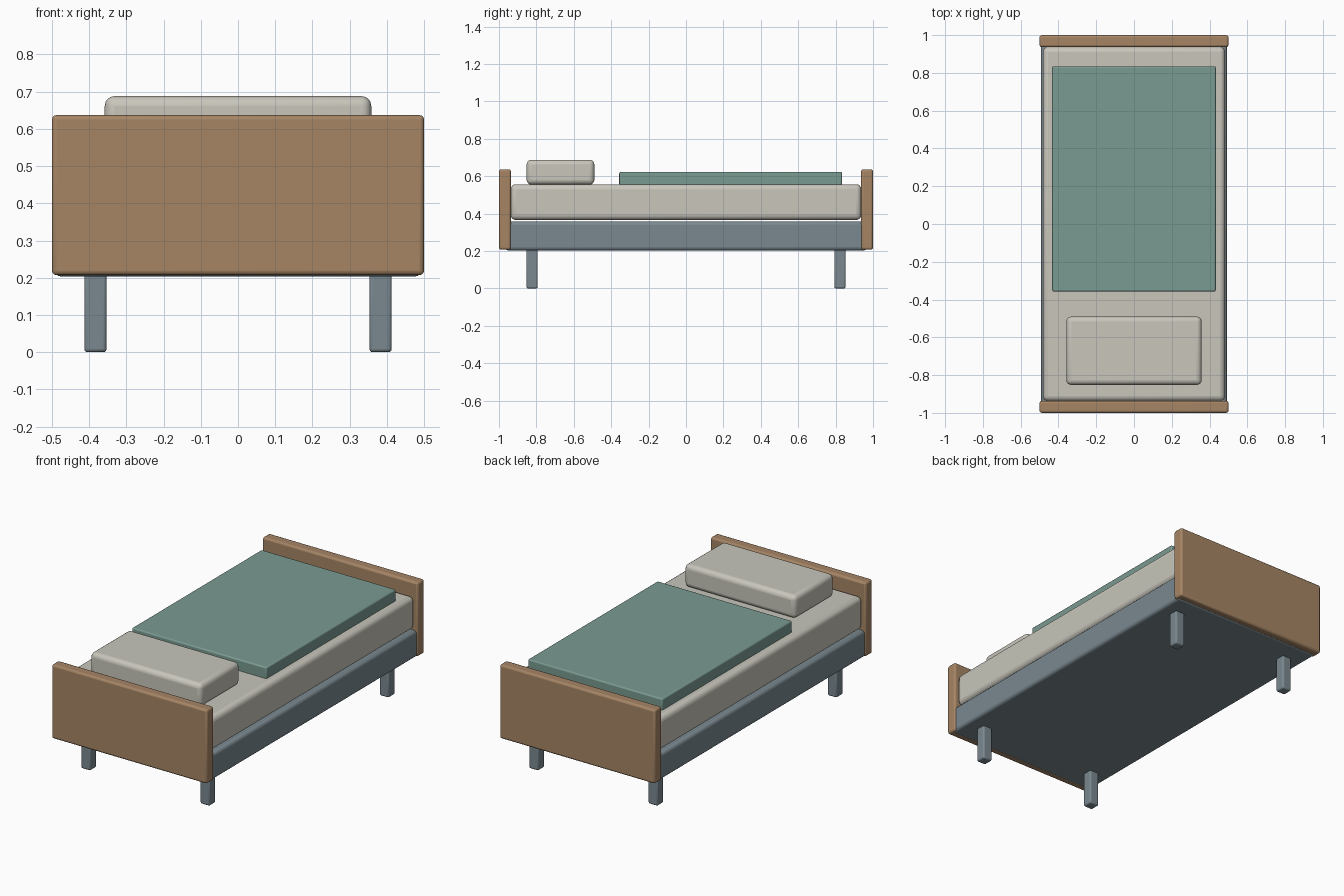
import bpy
import bmesh
from mathutils import Vector

cube = bpy.data.objects.get("Cube")
if cube:
    bpy.data.objects.remove(cube, do_unlink=True)


def material(name, rgb):
    mat = bpy.data.materials.new(name)
    mat.use_nodes = True
    color = (*rgb, 1.0)
    mat.diffuse_color = color
    mat.node_tree.nodes["Principled BSDF"].inputs["Base Color"].default_value = color
    return mat


wood = material("warm wood", (0.38, 0.235, 0.13))
steel = material("blue grey paint", (0.195, 0.25, 0.28))
linen = material("off white linen", (0.58, 0.565, 0.50))
green = material("sage green cloth", (0.195, 0.325, 0.285))


def rounded_box(name, low, high, mat, radius, segments=3):
    """Box between two corners with rounded edges."""
    low, high = Vector(low), Vector(high)
    mesh = bpy.data.meshes.new(name)
    bm = bmesh.new()
    bmesh.ops.create_cube(bm, size=1)
    bmesh.ops.scale(bm, vec=high - low, verts=bm.verts)
    bm.to_mesh(mesh)
    bm.free()
    obj = bpy.data.objects.new(name, mesh)
    obj.location = (low + high) / 2
    bpy.context.collection.objects.link(obj)
    mesh.materials.append(mat)
    bevel = obj.modifiers.new("rounded edges", 'BEVEL')
    bevel.width = radius
    bevel.segments = segments
    bpy.ops.object.select_all(action='DESELECT')
    obj.select_set(True)
    bpy.context.view_layer.objects.active = obj
    bpy.ops.object.shade_smooth_by_angle()
    return obj


# End boards
rounded_box("headboard", (-0.5, -1, 0.207), (0.5, -0.936, 0.637), wood, 0.012)
rounded_box("footboard", (-0.5, 0.936, 0.207), (0.5, 1, 0.637), wood, 0.012)

# Base frame, tucked into the boards
rounded_box("bed_frame", (-0.492, -0.968, 0.203), (0.492, 0.968, 0.358), steel, 0.018)

# Legs
for side, sx in (("right", -1), ("left", 1)):
    for end, sy in (("front", -1), ("back", 1)):
        x, y = sx * 0.383, sy * 0.823
        rounded_box(f"{end}_{side}_leg", (x - 0.03, y - 0.03, 0),
                    (x + 0.03, y + 0.03, 0.215), steel, 0.009)

# Bedding
rounded_box("mattress", (-0.482, -0.938, 0.366), (0.482, 0.938, 0.557), linen, 0.028, 4)
rounded_box("pillow", (-0.358, -0.852, 0.555), (0.358, -0.49, 0.688), linen, 0.026, 4)
rounded_box("blanket", (-0.433, -0.357, 0.55), (0.433, 0.835, 0.622), green, 0.008)
